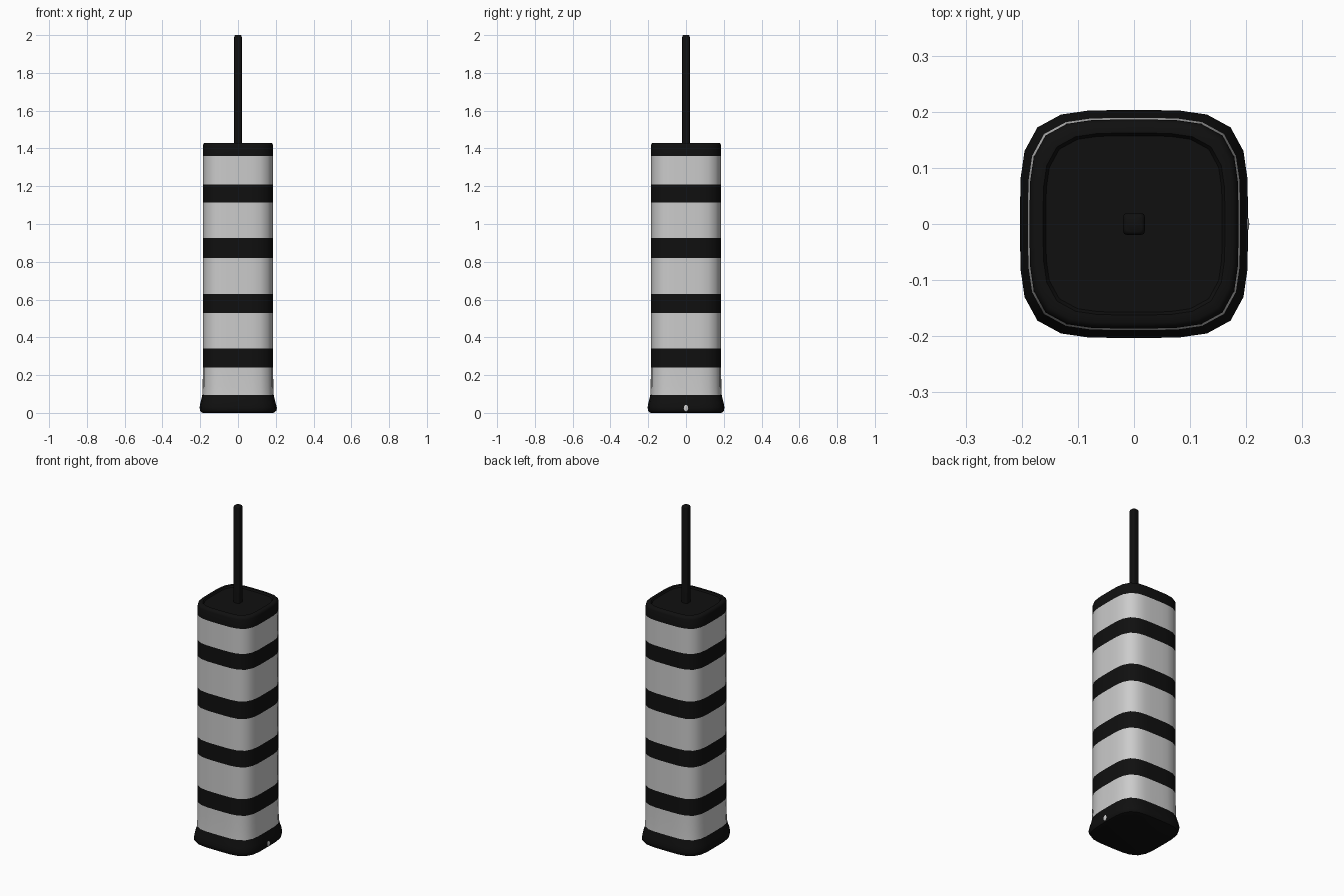
import bpy, bmesh, math

if "Cube" in bpy.data.objects:
    bpy.data.objects.remove(bpy.data.objects["Cube"])

black = bpy.data.materials.new("black_paint")
black.diffuse_color = (0.005, 0.005, 0.005, 1)
black.use_nodes = True
black.node_tree.nodes["Principled BSDF"].inputs["Base Color"].default_value = black.diffuse_color

SIDES = 32


def ring(half, z, power):
    """Rounded-square cross-section (superellipse)."""
    pts = []
    for i in range(SIDES):
        a = 2 * math.pi * i / SIDES
        c, s = math.cos(a), math.sin(a)
        r = half / (abs(c) ** power + abs(s) ** power) ** (1 / power)
        pts.append((r * c, r * s, z))
    return pts


def loft(name, profile, mat=None, power=4.2, cap_bottom=False, cap_top=False):
    """Skin rounded-square rings given as (half width, height)."""
    bm = bmesh.new()
    rows = [[bm.verts.new(p) for p in ring(h, z, power)] for h, z in profile]
    for lo, hi in zip(rows, rows[1:]):
        for i in range(SIDES):
            j = (i + 1) % SIDES
            bm.faces.new((lo[i], lo[j], hi[j], hi[i]))
    if cap_bottom:
        bm.faces.new(rows[0][::-1])
    if cap_top:
        bm.faces.new(rows[-1])
    mesh = bpy.data.meshes.new(name)
    bm.to_mesh(mesh)
    bm.free()
    ob = bpy.data.objects.new(name, mesh)
    bpy.context.collection.objects.link(ob)
    if mat:
        mesh.materials.append(mat)
    smooth(ob)
    return ob


def smooth(ob):
    bpy.ops.object.select_all(action='DESELECT')
    ob.select_set(True)
    bpy.context.view_layer.objects.active = ob
    bpy.ops.object.shade_smooth_by_angle(angle=math.radians(40))


# flared foot
loft("base", [(0.185, 0.0), (0.196, 0.004), (0.202, 0.015), (0.203, 0.03),
              (0.199, 0.055), (0.192, 0.08), (0.189, 0.095)],
     black, cap_bottom=True)

# light body sections alternating with flush dark bands
W = 0.186
bands = [(0.24, 0.34), (0.53, 0.63), (0.82, 0.925), (1.115, 1.21)]
loft("body_section_0", [(0.189, 0.095), (0.187, 0.14), (W, bands[0][0])])
for k, (z0, z1) in enumerate(bands):
    loft(f"dark_band_{k}", [(W, z0), (W, z1)], black)
    z2 = bands[k + 1][0] if k + 1 < len(bands) else 1.36
    loft(f"body_section_{k + 1}", [(W, z1), (W, z2)])

# cap with a shallow recessed top panel
loft("top_cap", [(W, 1.36), (W, 1.415), (0.183, 1.425), (0.176, 1.43),
                 (0.162, 1.43), (0.157, 1.421)], black, cap_top=True)

# antenna
loft("antenna", [(0.02, 1.41), (0.02, 1.99), (0.018, 1.997), (0.014, 2.0)],
     black, power=5, cap_bottom=True, cap_top=True)

# small indicator on the right side of the foot
bpy.ops.mesh.primitive_uv_sphere_add(segments=16, ring_count=8, radius=1,
                                     location=(0.2015, 0, 0.025))
dot = bpy.context.object
dot.name = "indicator"
dot.scale = (0.004, 0.013, 0.017)
smooth(dot)
